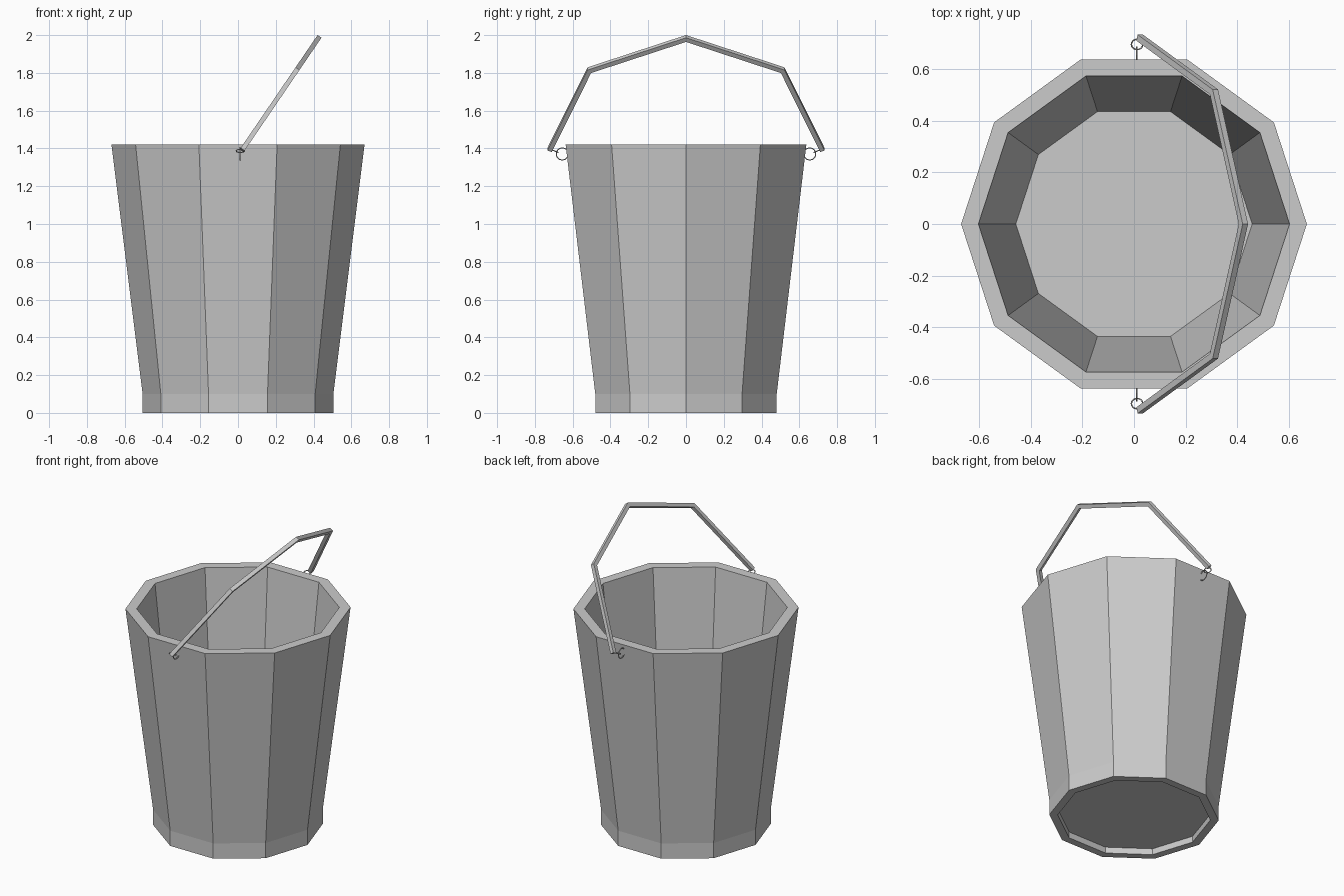
import bpy, bmesh, math
from mathutils import Vector, Matrix

if "Cube" in bpy.data.objects:
    bpy.data.objects.remove(bpy.data.objects["Cube"])


def make_object(name, bm):
    bmesh.ops.recalc_face_normals(bm, faces=bm.faces)
    mesh = bpy.data.meshes.new(name)
    bm.to_mesh(mesh)
    bm.free()
    obj = bpy.data.objects.new(name, mesh)
    bpy.context.collection.objects.link(obj)
    return obj


def loft(bm, rings, closed=False):
    """Bridge successive vertex rings; cap the ends when open."""
    rings = [[bm.verts.new(p) for p in ring] for ring in rings]
    n = len(rings[0])
    pairs = list(zip(rings, rings[1:]))
    if closed:
        pairs.append((rings[-1], rings[0]))
    else:
        bm.faces.new(rings[0])
        bm.faces.new(rings[-1])
    for a, b in pairs:
        for i in range(n):
            j = (i + 1) % n
            bm.faces.new((a[i], a[j], b[j], b[i]))


def circle(r, z, sides):
    return [(r * math.cos(math.tau * i / sides), r * math.sin(math.tau * i / sides), z)
            for i in range(sides)]


# Bucket body: recessed underside, foot band, flared wall, rim, inside, floor
profile = [(0.455, 0.04), (0.455, 0), (0.505, 0), (0.505, 0.10),
           (0.67, 1.42), (0.603, 1.42), (0.458, 0.10)]
bm = bmesh.new()
loft(bm, [circle(r, z, 10) for r, z in profile])
make_object("bucket_body", bm)

# Handle: square bar bent at five points, leaning towards +x
base = Vector((0.022, 0, 1.392))
up = (Vector((0.424, 0, 1.982)) - base).normalized()
side = Vector((0, 1, 0))
normal = side.cross(up)
h = 0.0125
path = [Vector(p) for p in [(-0.722, 0), (-0.512, 0.511), (0, 0.714), (0.512, 0.511), (0.722, 0)]]
rings = []
for i, p in enumerate(path):
    d0 = (p - path[i - 1]).normalized() if i else (path[1] - p).normalized()
    d1 = (path[i + 1] - p).normalized() if i < len(path) - 1 else d0
    n0, n1 = Vector((-d0.y, d0.x)), Vector((-d1.y, d1.x))
    miter = (n0 + n1).normalized()
    miter *= h / miter.dot(n0)
    ring = []
    for s, t in ((-1, -1), (1, -1), (1, 1), (-1, 1)):
        q = p + miter * s
        ring.append(base + side * q.x + up * q.y + normal * h * t)
    rings.append(ring)
bm = bmesh.new()
loft(bm, rings)
make_object("handle", bm)


# Wire rings linking the handle to the bucket
def wire_ring(name, centre, rot, major, minor=0.003, segs=14, sides=5):
    mat = Matrix.Translation(centre) @ rot
    rings = []
    for i in range(segs):
        a = math.tau * i / segs
        ring = []
        for j in range(sides):
            b = math.tau * j / sides
            r = major + minor * math.cos(b)
            ring.append(mat @ Vector((r * math.cos(a), r * math.sin(a), minor * math.sin(b))))
        rings.append(ring)
    bm = bmesh.new()
    loft(bm, rings, closed=True)
    make_object(name, bm)


for label, s in (("front", -1), ("back", 1)):
    wire_ring(label + "_bucket_ring", (0.01, s * 0.655, 1.371),
              Matrix.Rotation(math.pi / 2, 4, 'Y'), 0.032)
    wire_ring(label + "_handle_ring", (0.012, s * 0.696, 1.387),
              Matrix.Rotation(s * math.radians(22), 4, 'X'), 0.022)
